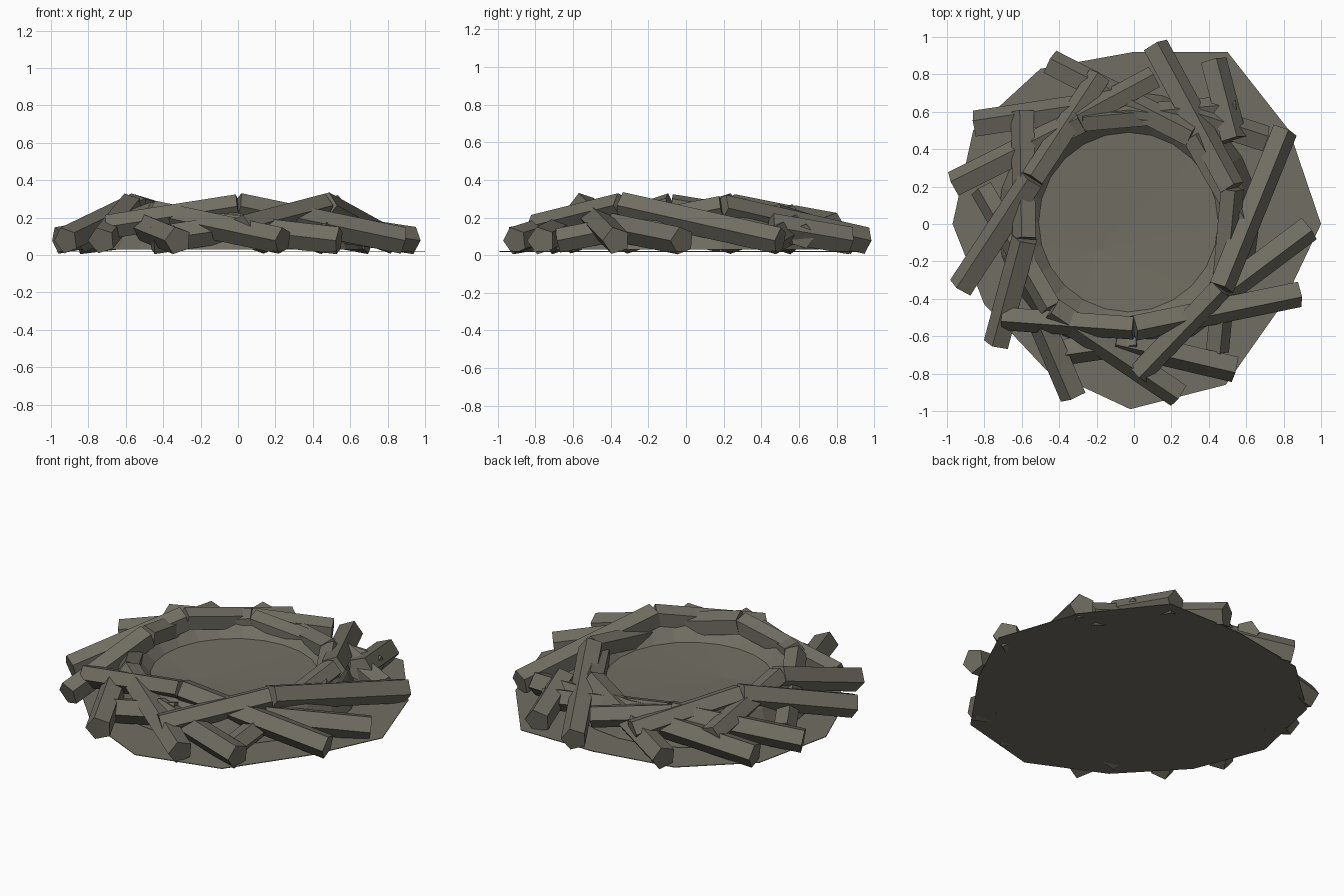
import bpy, bmesh, math
from mathutils import Vector

cube = bpy.data.objects.get("Cube")
if cube:
    bpy.data.objects.remove(cube, do_unlink=True)

# One weathered-wood colour
wood = bpy.data.materials.new("weathered_wood")
wood.use_nodes = True
COLOUR = (0.165, 0.155, 0.123, 1)
wood.diffuse_color = COLOUR
wood.node_tree.nodes["Principled BSDF"].inputs["Base Color"].default_value = COLOUR


def finish(bm, name):
    bmesh.ops.recalc_face_normals(bm, faces=bm.faces[:])
    mesh = bpy.data.meshes.new(name)
    bm.to_mesh(mesh)
    bm.free()
    mesh.materials.append(wood)
    obj = bpy.data.objects.new(name, mesh)
    bpy.context.collection.objects.link(obj)
    return obj


def log(name, tail, tip, radius):
    """Five-sided stick between two points, its widest upper face turned inward."""
    a, b = Vector(tail), Vector(tip)
    along = (b - a).normalized()
    side = along.cross(Vector((0, 0, 1))).normalized()
    if side.dot(a + b) < 0:
        side.negate()
    up = Vector((0, 0, 1))
    up = (up - up.dot(along) * along).normalized()
    bm = bmesh.new()
    rings = []
    for centre in (a, b):
        ring = []
        for i in range(5):
            t = math.radians(72 + 72 * i)
            ring.append(bm.verts.new(centre + radius * (math.cos(t) * side + math.sin(t) * up)))
        rings.append(ring)
        bm.faces.new(ring)
    for i in range(5):
        j = (i + 1) % 5
        bm.faces.new((rings[0][i], rings[0][j], rings[1][j], rings[1][i]))
    return finish(bm, name)


# Ground mat: thin irregular twelve-sided disc
outline = [(0, .92), (.5, .92), (.83, .5), (1, 0), (.8, -.42), (.49, -.86),
           (-.02, -.99), (-.47, -.78), (-.8, -.43), (-.97, 0), (-.86, .5), (-.5, .83)]
bm = bmesh.new()
mat_face = bm.faces.new([bm.verts.new((x, y, .018)) for x, y in outline])
top = bmesh.ops.extrude_face_region(bm, geom=[mat_face])["geom"]
bmesh.ops.translate(bm, vec=(0, 0, .004), verts=[v for v in top if isinstance(v, bmesh.types.BMVert)])
finish(bm, "ground_mat")

# Nest bowl: shallow floor, sloping inner wall and outer slope
profile = [(.48, .14), (.56, .22), (.6, .23), (.64, .18), (.7, .03)]
SIDES = 24
bm = bmesh.new()
rings = [[bm.verts.new((r * math.cos(math.tau * i / SIDES) - .03,
                        r * math.sin(math.tau * i / SIDES) + .01, z))
          for i in range(SIDES)] for r, z in profile]
middle = bm.verts.new((-.2, -.14, .12))
for i in range(SIDES):
    j = (i + 1) % SIDES
    bm.faces.new((middle, rings[0][i], rings[0][j]))
    for low, high in zip(rings, rings[1:]):
        bm.faces.new((low[i], high[i], high[j], low[j]))
finish(bm, "bowl")

# Rim points where logs meet in pairs: front, then counterclockwise
rim = [(0, -.55, .26), (.46, -.34, .265), (.52, .19, .25), (.31, .47, .2),
       (-.28, .55, .2), (-.54, .24, .26), (-.58, -.08, .26), (-.44, -.45, .22)]

# Long logs: from the ground up to each rim point, running clockwise
long_tails = [(.88, -.37), (.8, .5), (.11, .95), (-.45, .86),
              (-.96, .21), (-.92, -.34), (-.73, -.64), (.24, -.91)]
for n, ((x, y), tip) in enumerate(zip(long_tails, rim), 1):
    log(f"long_log_{n}", (x, y, .077), tip, .075)

# Cross logs: the partner at each rim point, running counterclockwise
cross_tails = [(-.7, -.5, .15), (.02, -.8, .15), (.44, -.68, .077), (.57, .02, .18),
               (.54, .62, .1), (-.18, .79, .15), (-.59, .6, .15), (-.81, .19, .08)]
for n, (tail, tip) in enumerate(zip(cross_tails, rim), 1):
    log(f"cross_log_{n}", tail, tip, .068)

# Loose logs: tucked in around the outside
loose = [(-.85, .53, -.25, .62), (.42, .87, .53, .45), (.7, .45, .3, .58),
         (.93, -.02, .45, -.38), (.54, -.77, -.1, -.62), (-.32, -.92, -.5, -.5),
         (-.46, -.69, .02, -.62)]
for n, (x1, y1, x2, y2) in enumerate(loose, 1):
    log(f"loose_log_{n}", (x1, y1, .077), (x2, y2, .15), .077)
log("back_log", (.11, .78, .16), (-.3, .56, .2), .068)
